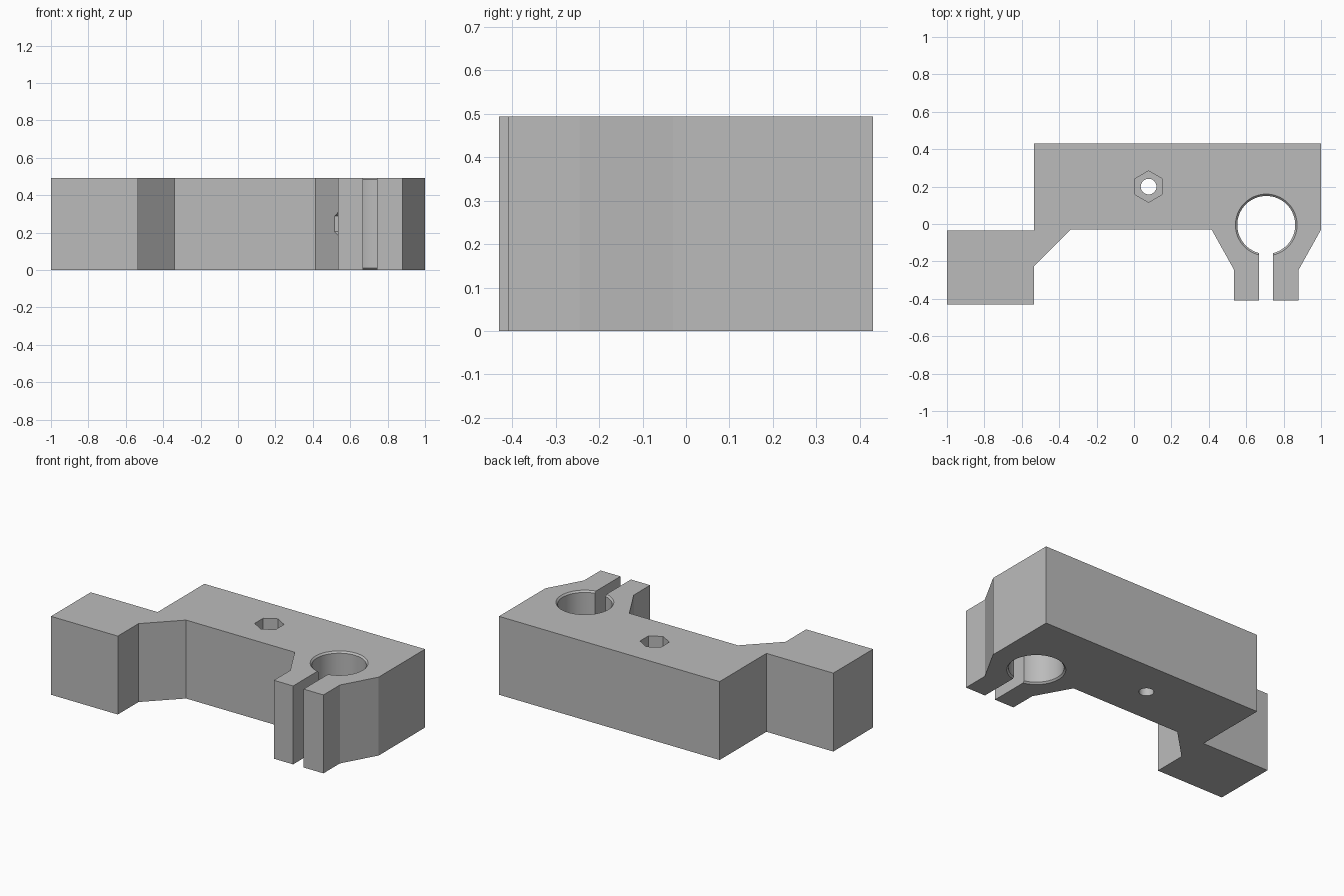
import bpy, bmesh, math
from mathutils import Matrix, Vector

cube = bpy.data.objects.get("Cube")
if cube:
    bpy.data.objects.remove(cube, do_unlink=True)

H = 0.493
GREY = (0.5, 0.5, 0.5, 1)
mat = bpy.data.materials.new("plain grey")
mat.use_nodes = True
mat.diffuse_color = GREY
mat.node_tree.nodes["Principled BSDF"].inputs["Base Color"].default_value = GREY


def add_object(name, bm):
    bmesh.ops.recalc_face_normals(bm, faces=bm.faces[:])
    mesh = bpy.data.meshes.new(name)
    bm.to_mesh(mesh)
    bm.free()
    mesh.materials.append(mat)
    ob = bpy.data.objects.new(name, mesh)
    bpy.context.collection.objects.link(ob)
    return ob


def prism(name, points, z0, z1):
    bm = bmesh.new()
    face = bm.faces.new([bm.verts.new((x, y, z0)) for x, y in points])
    out = bmesh.ops.extrude_face_region(bm, geom=[face])
    verts = [v for v in out["geom"] if isinstance(v, bmesh.types.BMVert)]
    bmesh.ops.translate(bm, verts=verts, vec=(0, 0, z1 - z0))
    return add_object(name, bm)


def rod(name, start, end, radius, sides, corner, radius2=None):
    """Prism from start to end with one corner pointing along `corner`."""
    a, b = Vector(start), Vector(end)
    axis = (b - a).normalized()
    u = Vector(corner)
    v = axis.cross(u)
    rot = Matrix((u, v, axis)).transposed().to_4x4()
    bm = bmesh.new()
    bmesh.ops.create_cone(bm, cap_ends=True, segments=sides, radius1=radius,
                          radius2=radius if radius2 is None else radius2,
                          depth=(b - a).length)
    # turn so the first corner lies on the local x axis
    first = bm.verts[:][0].co
    spin = Matrix.Rotation(-math.atan2(first.y, first.x), 4, 'Z')
    bm.transform(Matrix.Translation((a + b) / 2) @ rot @ spin)
    return add_object(name, bm)


# Bracket plate with foot on the right and clamp jaws on the left
outline = [(-1, -0.43), (-0.535, -0.43), (-0.535, -0.225), (-0.34, -0.03),
           (0.415, -0.03), (0.535, -0.245), (0.535, -0.408), (0.88, -0.408),
           (0.88, -0.245), (1, -0.03), (1, 0.43), (-0.535, 0.43),
           (-0.535, -0.035), (-1, -0.035)]
body = prism("clamp_bracket", outline, 0, H)

HOLE, NUT, HEAD, SINK = 0.042, 0.084, 0.075, 0.07
bx, by, br, ch = 0.707, -0.005, 0.155, 0.01
X, Z, Y = (1, 0, 0), (0, 0, 1), (0, 1, 0)
cy, cz = -0.285, 0.247

cutters = [
    # Rod bore with small chamfers, and the clamp slot
    rod("bore_cutter", (bx, by, -0.1), (bx, by, H + 0.1), br, 64, X),
    rod("bore_top_chamfer", (bx, by, H - ch), (bx, by, H + ch), br, 64, X, br + 2 * ch),
    rod("bore_bottom_chamfer", (bx, by, -ch), (bx, by, ch), br + 2 * ch, 64, X, br),
    prism("slot_cutter", [(0.669, -0.5), (0.742, -0.5), (0.742, by), (0.669, by)], -0.1, H + 0.1),
    # Clamp bolt: through hole, round head recess, hexagonal nut recess
    rod("clamp_hole", (0.4, cy, cz), (1.1, cy, cz), HOLE, 32, Z),
    rod("clamp_head", (0.88 - SINK, cy, cz), (1.1, cy, cz), HEAD, 48, Z),
    rod("clamp_nut", (0.4, cy, cz), (0.535 + SINK, cy, cz), NUT, 6, Z),
    # Foot bolt
    rod("foot_hole", (-0.768, -0.6, 0.237), (-0.768, 0.1, 0.237), HOLE, 32, Z),
    rod("foot_nut", (-0.768, -0.6, 0.237), (-0.768, -0.43 + SINK, 0.237), NUT, 6, Z),
    # Plate bolt
    rod("plate_hole", (0.078, 0.2, -0.1), (0.078, 0.2, H + 0.1), HOLE, 32, Y),
    rod("plate_nut", (0.078, 0.2, H - SINK), (0.078, 0.2, H + 0.1), NUT, 6, Y),
]

bpy.context.view_layer.objects.active = body
for cutter in cutters:
    mod = body.modifiers.new(cutter.name, 'BOOLEAN')
    mod.operation = 'DIFFERENCE'
    mod.solver = 'EXACT'
    mod.object = cutter
    bpy.ops.object.modifier_apply(modifier=mod.name)
    bpy.data.objects.remove(cutter, do_unlink=True)

bpy.ops.object.select_all(action='DESELECT')
body.select_set(True)
bpy.ops.object.shade_smooth_by_angle(angle=math.radians(25))
